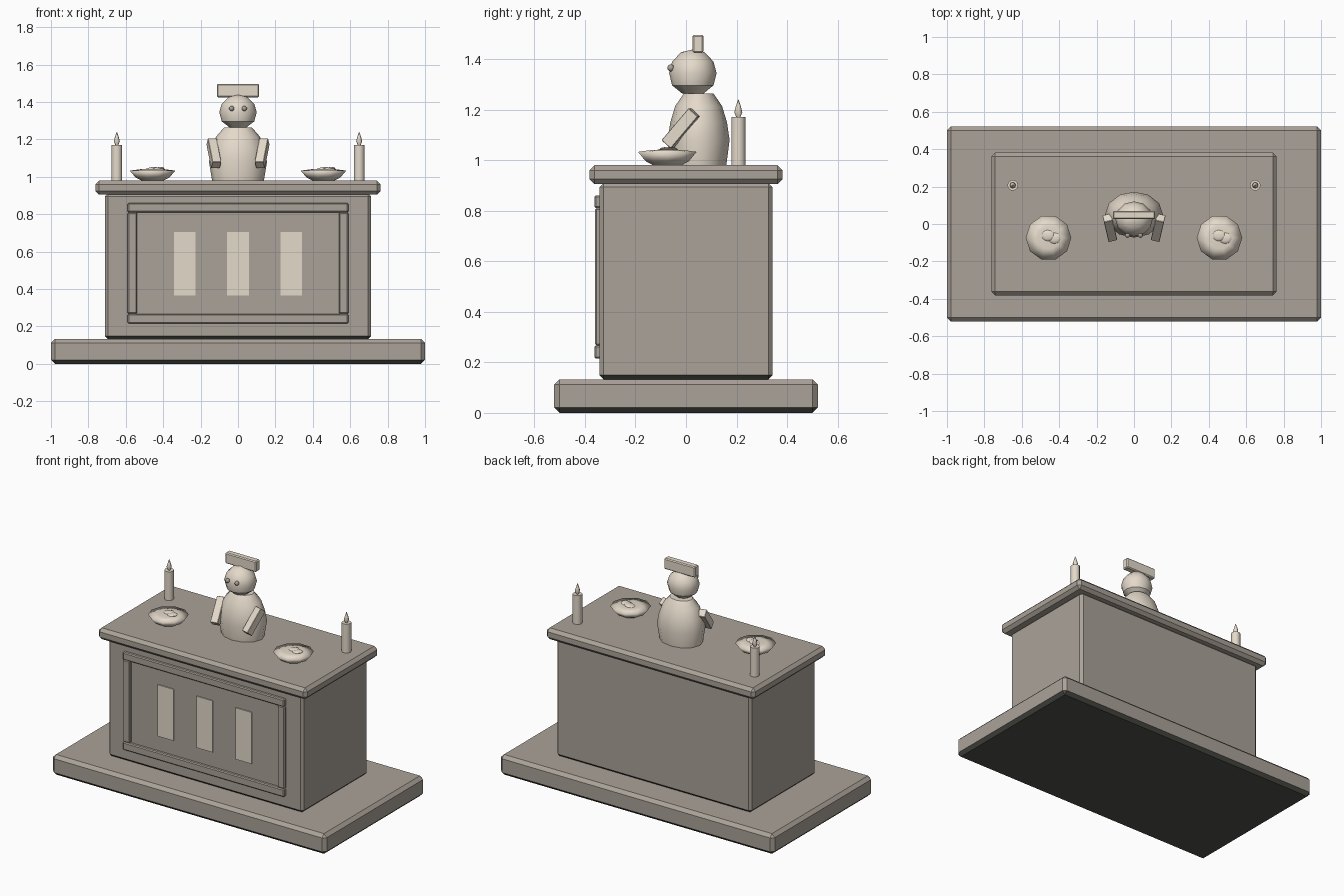
import bpy, bmesh, math
from mathutils import Matrix, Vector

if "Cube" in bpy.data.objects:
    bpy.data.objects.remove(bpy.data.objects["Cube"])


def material(name, rgb):
    m = bpy.data.materials.new(name)
    m.diffuse_color = (*rgb, 1)
    m.use_nodes = True
    m.node_tree.nodes["Principled BSDF"].inputs["Base Color"].default_value = m.diffuse_color
    return m


TAUPE = material("taupe", (0.405, 0.362, 0.315))
CREAM = material("cream", (0.78, 0.70, 0.595))
DARK = material("dark_underside", (0.08, 0.08, 0.068))


def finish(bm, name, mat, smooth=None):
    bmesh.ops.recalc_face_normals(bm, faces=bm.faces)
    me = bpy.data.meshes.new(name)
    bm.to_mesh(me)
    bm.free()
    me.materials.append(mat)
    ob = bpy.data.objects.new(name, me)
    bpy.context.collection.objects.link(ob)
    if smooth:
        bpy.ops.object.select_all(action='DESELECT')
        ob.select_set(True)
        bpy.context.view_layer.objects.active = ob
        bpy.ops.object.shade_smooth_by_angle(angle=math.radians(smooth))
    return ob


def box(name, x, y, z, mat, bevel=0.0, turn=None):
    """Box from (min, max) ranges, with chamfered edges and optional turn about its centre."""
    bm = bmesh.new()
    size = [r[1] - r[0] for r in (x, y, z)]
    mid = Vector([(r[0] + r[1]) / 2 for r in (x, y, z)])
    bmesh.ops.create_cube(bm, size=1)
    bmesh.ops.scale(bm, vec=size, verts=bm.verts)
    if bevel:
        bmesh.ops.bevel(bm, geom=bm.edges[:], offset=bevel, segments=1,
                        affect='EDGES', profile=0.5)
    if turn:
        bmesh.ops.transform(bm, matrix=turn, verts=bm.verts)
    bmesh.ops.translate(bm, vec=mid, verts=bm.verts)
    return finish(bm, name, mat)


def darken_underside(ob):
    """Dark colour on every face that points downwards."""
    ob.data.materials.append(DARK)
    for p in ob.data.polygons:
        if p.normal.z < -0.3:
            p.material_index = 1


def lathe(name, profile, sides, mat, at=(0, 0), sy=1.0, smooth=40):
    """Closed turned shape from (radius, z) points; sy squashes it front to back."""
    bm = bmesh.new()
    rings = []
    for r, z in profile:
        rings.append([bm.verts.new((at[0] + r * math.cos(i * math.tau / sides),
                                    at[1] + sy * r * math.sin(i * math.tau / sides), z))
                      for i in range(sides)])
    for a, b in zip(rings, rings[1:]):
        for i in range(sides):
            j = (i + 1) % sides
            bm.faces.new((a[i], a[j], b[j], b[i]))
    bm.faces.new(rings[0])
    bm.faces.new(rings[-1])
    return finish(bm, name, mat, smooth)


def ball(name, at, size, mat, turn=None, sides=10):
    bm = bmesh.new()
    bmesh.ops.create_uvsphere(bm, u_segments=sides, v_segments=6, radius=1)
    bmesh.ops.scale(bm, vec=size, verts=bm.verts)
    if turn:
        bmesh.ops.transform(bm, matrix=turn, verts=bm.verts)
    bmesh.ops.translate(bm, vec=at, verts=bm.verts)
    return finish(bm, name, mat, 60)


# Plinth, altar block and table slab
darken_underside(box("plinth", (-1, 1), (-0.522, 0.522), (0, 0.133), TAUPE, 0.021))
darken_underside(box("altar_block", (-0.712, 0.712), (-0.342, 0.342), (0.133, 0.91),
                     TAUPE, 0.016))
box("table_slab", (-0.763, 0.763), (-0.382, 0.382), (0.905, 0.98), TAUPE, 0.02)

# Raised frame on the front
box("frame_top_rail", (-0.59, 0.59), (-0.363, -0.335), (0.81, 0.86), TAUPE, 0.006)
box("frame_bottom_rail", (-0.59, 0.59), (-0.363, -0.335), (0.215, 0.267), TAUPE, 0.006)
for s, side in ((-1, "left"), (1, "right")):
    x = sorted((s * 0.59, s * 0.54))
    box(f"frame_{side}_stile", x, (-0.36, -0.335), (0.267, 0.81), TAUPE, 0.006)

# Three pale panels
for i in (-1, 0, 1):
    box(f"pale_panel_{i + 2}", (i * 0.285 - 0.058, i * 0.285 + 0.058),
        (-0.349, -0.341), (0.365, 0.705), CREAM)

# Candles, and bowls holding small loaves
for s, side in ((-1, "left"), (1, "right")):
    c = (s * 0.648, 0.207)
    lathe(f"{side}_candle", [(0.029, 0.975), (0.029, 1.17)], 10, CREAM, c)
    lathe(f"{side}_flame", [(0.006, 1.165), (0.016, 1.19), (0.01, 1.213), (0.001, 1.24)],
          8, CREAM, c, smooth=60)
    b = (s * 0.457, -0.074)
    lathe(f"{side}_bowl", [(0.055, 0.978), (0.09, 0.996), (0.122, 1.033),
                           (0.06, 1.041), (0.001, 1.042)], 10, CREAM, b, smooth=180)
    tilt = Matrix.Rotation(math.radians(-8), 4, 'Y')
    for k, (dx, dy) in enumerate(((-0.005, 0.012), (0.03, -0.002))):
        ball(f"{side}_loaf_{k + 1}", (b[0] + dx, b[1] + dy, 1.042),
             (0.036, 0.03, 0.009), CREAM, tilt)

# Figure: body, head, flat cap
lathe("figure_body", [(0.138, 0.975), (0.155, 1.08), (0.142, 1.15), (0.117, 1.215),
                      (0.074, 1.264)], 12, CREAM, (0, 0.05), 0.79)
lathe("figure_head", [(0.045, 1.264), (0.087, 1.296), (0.1, 1.345), (0.087, 1.39),
                      (0.05, 1.427), (0.001, 1.438)], 12, CREAM, (0, 0.027), 0.94, 34)
box("figure_cap", (-0.113, 0.113), (0.026, 0.07), (1.425, 1.496), CREAM, 0.006)

# Eyes and arms
for s, side in ((-1, "left"), (1, "right")):
    ball(f"{side}_eye", (s * 0.034, -0.06, 1.365), (0.014, 0.014, 0.014), TAUPE, sides=8)
    turn = (Matrix.Rotation(math.radians(-s * 13), 4, 'Z')
            @ Matrix.Rotation(math.radians(-41), 4, 'X'))
    ax = s * 0.129
    box(f"{side}_arm", (ax - 0.024, ax + 0.024), (-0.045, 0.005), (1.042, 1.21),
        CREAM, 0.002, turn)
